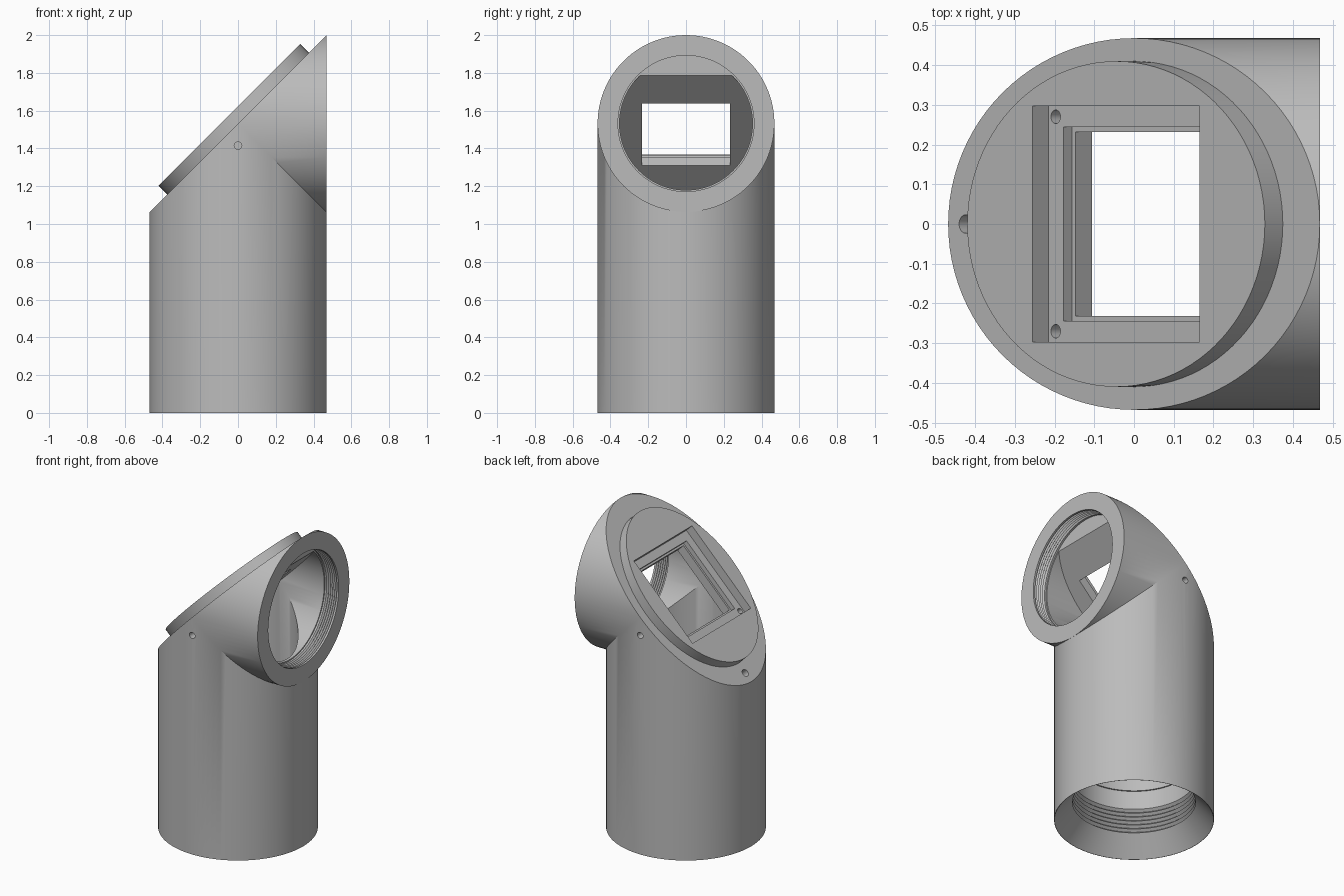
import bpy, bmesh, math
from mathutils import Matrix, Vector

cube = bpy.data.objects.get("Cube")
if cube:
    bpy.data.objects.remove(cube, do_unlink=True)

R, BORE, AXIS, SEG = 0.468, 0.352, 1.532, 96
SLOPE = Matrix.Translation((0, 0, AXIS)) @ Matrix.Rotation(math.radians(-45), 4, 'Y')
SIDE = Matrix.Translation((0, 0, AXIS)) @ Matrix.Rotation(math.radians(90), 4, 'Y')

grey = bpy.data.materials.new("grey plastic")
grey.use_nodes = True
grey.diffuse_color = (0.5, 0.5, 0.5, 1)
grey.node_tree.nodes["Principled BSDF"].inputs["Base Color"].default_value = (0.5, 0.5, 0.5, 1)


def finish(bm, name):
    bmesh.ops.remove_doubles(bm, verts=bm.verts, dist=1e-5)
    bmesh.ops.recalc_face_normals(bm, faces=bm.faces)
    mesh = bpy.data.meshes.new(name)
    bm.to_mesh(mesh)
    bm.free()
    mesh.materials.append(grey)
    obj = bpy.data.objects.new(name, mesh)
    bpy.context.collection.objects.link(obj)
    return obj


def elbow(name, r, bottom, end, drop=0.0):
    """Mitred pipe solid: upright and sideways tubes under a sloping face."""
    bm = bmesh.new()
    rings = [[], [], [], [], []]
    for i in range(SEG):
        a = math.tau * i / SEG
        c, s = r * math.cos(a), r * math.sin(a)
        points = ((c, s, bottom), (c, s, AXIS - abs(c)), (abs(c), s, AXIS + c),
                  (end, s, AXIS + c), (c, s, AXIS + c))
        for ring, p in zip(rings, points):
            ring.append(bm.verts.new(p))
    for lo, hi in (rings[0:2], rings[2:4]):
        for i in range(SEG):
            j = (i + 1) % SEG
            bm.faces.new((lo[i], lo[j], hi[j], hi[i]))
    for ring in (rings[0], rings[3], rings[4]):
        bm.faces.new(ring)
    bmesh.ops.remove_doubles(bm, verts=bm.verts, dist=1e-5)
    if drop:
        cut = bmesh.ops.bisect_plane(bm, geom=bm.verts[:] + bm.edges[:] + bm.faces[:],
                                     plane_co=Vector((0, 0, AXIS - drop)),
                                     plane_no=Vector((-1, 0, 1)), clear_outer=True)
        edges = [e for e in bm.edges if e.is_boundary]
        bmesh.ops.holes_fill(bm, edges=edges)
    return finish(bm, name)


def lathe(name, profile, matrix=Matrix(), seg=SEG):
    """Closed solid of revolution from (radius, height) points."""
    bm = bmesh.new()
    rings = [[bm.verts.new((r * math.cos(math.tau * i / seg), r * math.sin(math.tau * i / seg), h))
              for i in range(seg)] for r, h in profile]
    for lo, hi in zip(rings, rings[1:]):
        for i in range(seg):
            j = (i + 1) % seg
            bm.faces.new((lo[i], lo[j], hi[j], hi[i]))
    bm.faces.new(rings[0])
    bm.faces.new(rings[-1])
    bm.transform(matrix)
    return finish(bm, name)


def square(name, half, low, high):
    bm = bmesh.new()
    bmesh.ops.create_cube(bm, size=1)
    bm.transform(SLOPE @ Matrix.Translation((0, 0, (low + high) / 2))
                 @ Matrix.Diagonal((2 * half, 2 * half, high - low, 1)))
    return finish(bm, name)


def thread(start, end, turns, crest, groove):
    step = (end - start) / turns
    points = []
    for i in range(turns):
        points += [(crest, start + i * step), (groove, start + (i + 0.5) * step)]
    return points + [(crest, end)]


# Housing and raised oval plate
body = elbow("elbow_housing", R, 0, R)
plate = lathe("oval_plate", [(1, -0.02), (1, 0.064)], SLOPE @ Matrix.Diagonal((0.53, 0.41, 1, 1)))

# Hollow interior, flared threaded base and threaded side mouth
cutters = [
    elbow("bore", BORE, 0.3, 0.42, AXIS - 1.416),
    lathe("base_thread", [(0.475, -0.01)] + thread(0.12, 0.28, 6, 0.36, 0.376) + [(0.36, 0.4)]),
    lathe("mouth_thread", [(0.36, 0.37)] + thread(0.382, 0.455, 5, 0.36, 0.37) + [(0.36, 0.5)], SIDE),
]

# Stepped square window
for half, low in ((0.297, 0.007), (0.244, -0.023), (0.232, -0.1)):
    cutters.append(square("window_step", half, low, 0.2))

# Small screw holes: window floor, rim and both sides
for u, y, low, high, r in ((-0.272, 0.27, -0.03, 0.05, 0.017), (-0.272, -0.27, -0.03, 0.05, 0.017),
                           (-0.6, 0, -0.07, 0.03, 0.023)):
    cutters.append(lathe("screw_hole", [(r, low), (r, high)],
                         SLOPE @ Matrix.Translation((u, y, 0)), 24))
for side in (-1, 1):
    turn = Matrix.Translation((0, 0, 1.415)) @ Matrix.Rotation(-side * math.pi / 2, 4, 'X')
    cutters.append(lathe("side_hole", [(0.02, 0.41), (0.02, 0.5)], turn, 24))

bpy.ops.object.select_all(action='DESELECT')
bpy.context.view_layer.objects.active = body
body.select_set(True)
for tool in [plate] + cutters:
    mod = body.modifiers.new(tool.name, 'BOOLEAN')
    mod.operation = 'UNION' if tool is plate else 'DIFFERENCE'
    mod.solver = 'EXACT'
    mod.object = tool
    bpy.ops.object.modifier_apply(modifier=mod.name)
    bpy.data.objects.remove(tool, do_unlink=True)

bpy.ops.object.shade_smooth_by_angle(angle=math.radians(30))
